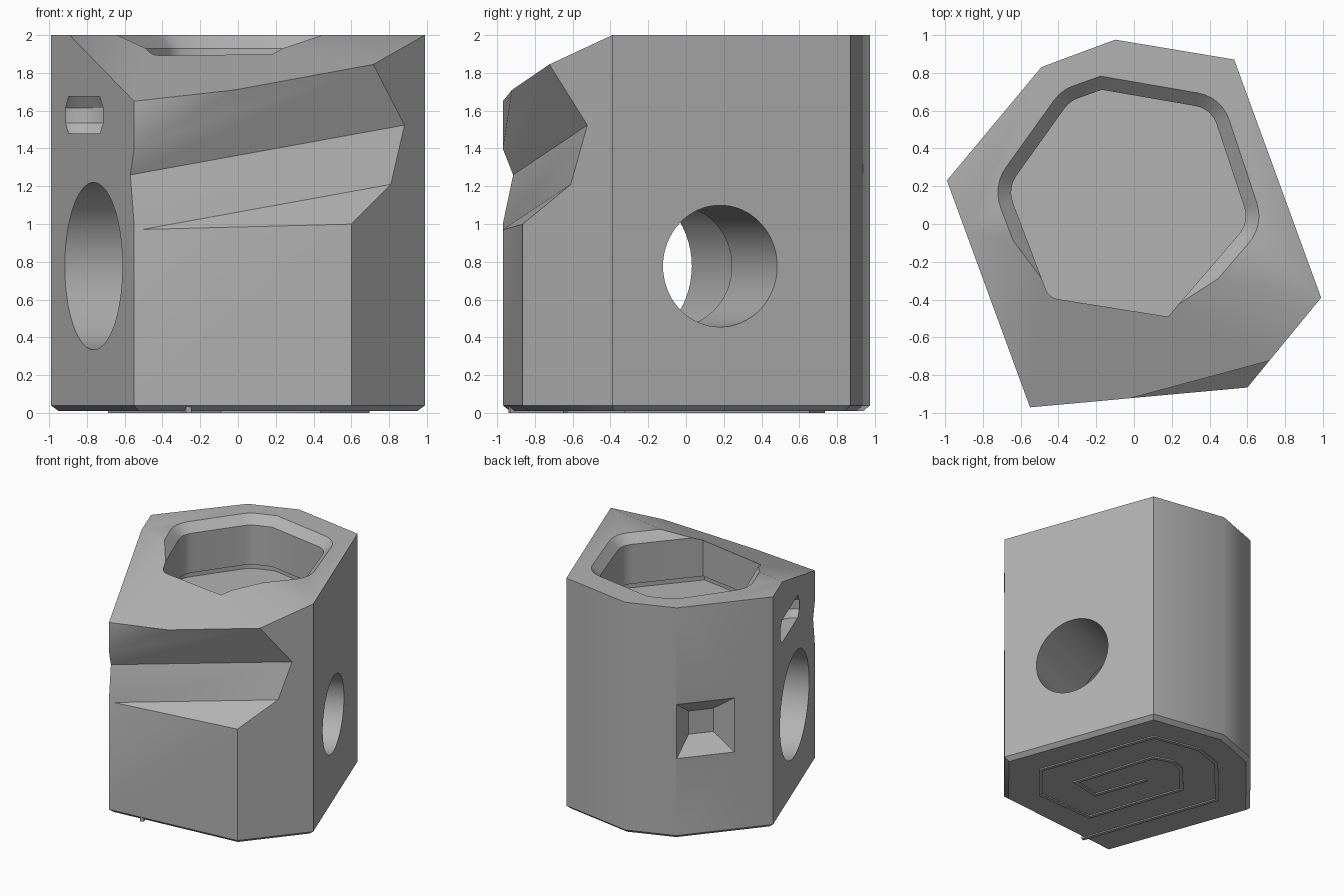
import bpy, bmesh, math
from mathutils import Vector

cube = bpy.data.objects.get("Cube")
if cube:
    bpy.data.objects.remove(cube, do_unlink=True)

grey = bpy.data.materials.new("plain grey")
grey.use_nodes = True
colour = (0.45, 0.45, 0.45, 1)
grey.diffuse_color = colour
grey.node_tree.nodes["Principled BSDF"].inputs["Base Color"].default_value = colour


def add_object(name, bm):
    mesh = bpy.data.meshes.new(name)
    bm.to_mesh(mesh)
    bm.free()
    mesh.materials.append(grey)
    ob = bpy.data.objects.new(name, mesh)
    bpy.context.scene.collection.objects.link(ob)
    return ob


def loft(rings):
    """Closed solid through a list of equal-length point rings."""
    bm = bmesh.new()
    loops = [[bm.verts.new(p) for p in ring] for ring in rings]
    count = len(loops[0])
    for low, high in zip(loops, loops[1:]):
        for i in range(count):
            j = (i + 1) % count
            bm.faces.new((low[i], low[j], high[j], high[i]))
    bm.faces.new(loops[0][::-1])
    bm.faces.new(loops[-1])
    bmesh.ops.recalc_face_normals(bm, faces=bm.faces)
    return bm


def inset(points, dist):
    """Mitred inset of a counter-clockwise outline."""
    out = []
    for i, p in enumerate(points):
        a = (p - points[i - 1]).normalized()
        b = (points[(i + 1) % len(points)] - p).normalized()
        na, nb = Vector((-a.y, a.x)), Vector((-b.y, b.x))
        out.append(p + (na + nb) * dist / (1 + na.dot(nb)))
    return out


def rounded(points, radii, steps=6):
    out = []
    for i, (p, r) in enumerate(zip(points, radii)):
        if not r:
            out.append(p)
            continue
        a = p + (points[i - 1] - p).normalized() * r
        b = p + (points[(i + 1) % len(points)] - p).normalized() * r
        for k in range(steps + 1):
            t = k / steps
            out.append(a * (1 - t) ** 2 + p * 2 * t * (1 - t) + b * t * t)
    return out


def at_height(points, z):
    return [Vector((p.x, p.y, z)) for p in points]


def cut(target, name, rings):
    cutter = add_object(name, loft(rings))
    cutter.hide_render = True
    mod = target.modifiers.new(name, "BOOLEAN")
    mod.operation, mod.solver, mod.object = "DIFFERENCE", "EXACT", cutter
    bpy.context.view_layer.objects.active = target
    bpy.ops.object.modifier_apply(modifier=name)
    bpy.data.objects.remove(cutter, do_unlink=True)


# Seven-sided body with a chamfered foot and a sloping front shoulder
outline = [Vector(p) for p in ((-.55, -.97), (.60, -.865), (.99, -.39), (.53, .87),
                               (-.10, .975), (-.49, .83), (-.99, .23))]
bm = loft([at_height(inset(outline, .035), .01), at_height(outline, .04), at_height(outline, 2)])
low, left, right = Vector((-.55, -.97, 1.65)), Vector((-.89, -.04, 2)), Vector((.99, -.39, 2))
normal = (right - low).cross(left - low).normalized()
bmesh.ops.bisect_plane(bm, geom=bm.verts[:] + bm.edges[:] + bm.faces[:], dist=1e-4,
                       plane_co=low, plane_no=normal, clear_outer=True)
bmesh.ops.holes_fill(bm, edges=[e for e in bm.edges if e.is_boundary], sides=0)
bmesh.ops.recalc_face_normals(bm, faces=bm.faces)
body = add_object("body", bm)

# Slanted notch across the front
lip, valley, knee, toe = [Vector(p) for p in ((.72, -.72, 1.84), (.89, -.52, 1.525),
                                              (.81, -.61, 1.21), (.60, -.87, .995))]
section = [lip + (lip - valley) * .6, valley, knee, toe + (toe - knee)]
along = Vector((1.46, .395, .265))
cut(body, "front_notch", [[p + along * t for p in section] for t in (-1.4, .6)])

# Top well with a flared rim and an undercut at the floor
well = [Vector(p) for p in ((-.45, -.39), (.18, -.49), (.61, .01), (.41, .61),
                            (-.17, .71), (-.34, .65), (-.67, .19))]
well = rounded(well, (.05, 0, .09, .09, 0, .05, .09))
cut(body, "top_well", [at_height(inset(well, -grow), z) for grow, z in
                       ((.035, 1.54), (.035, 1.59), (0, 1.59), (0, 1.93), (.12, 2.05))])

# Stepped bore running through both long sides
across, side = Vector((.94, .344, 0)).normalized(), Vector((-.344, .94, 0)).normalized()


def bore_ring(depth, radius, sides=64):
    centre = across * depth + side * -.099 + Vector((0, 0, .777))
    turn = [math.tau * i / sides for i in range(sides)]
    return [centre + side * radius * math.cos(a) + Vector((0, 0, radius * math.sin(a))) for a in turn]


cut(body, "stepped_bore", [bore_ring(-1.2, .443), bore_ring(.095, .443),
                           bore_ring(.095, .322), bore_ring(1.2, .322)])


# Shallow curved slot above the wide end of the bore
def slot_ring(reach, z, sides=32):
    turn = [math.tau * i / sides for i in range(sides)]
    return [across * (-.855 + .7 * reach * math.sin(a)) + side * (.045 + reach * math.cos(a))
            + Vector((0, 0, z)) for a in turn]


cut(body, "side_slot", [slot_ring(r, z) for r, z in
                        ((.24, 1.48), (.29, 1.535), (.29, 1.615), (.24, 1.675))])

# Square tapered recess on the back
corner, far = outline[5].to_3d(), outline[6].to_3d()
run = (far - corner).normalized()
inward = Vector((-run.y, run.x, 0))


def recess_ring(depth, half):
    centre = corner + run * .235 + inward * depth + Vector((0, 0, .935))
    return [centre + run * half * i + Vector((0, 0, half * j))
            for i, j in ((-1, -1), (1, -1), (1, 1), (-1, 1))]


cut(body, "back_recess", [recess_ring(-.05, .282), recess_ring(.135, .10)])

# Raised spiral rib under the foot
path = ((-.26, -.935), (-.67, .21), (-.30, .64), (-.06, .72), (.335, .64), (.68, -.32),
        (.43, -.615), (-.08, -.635), (-.355, .155), (-.14, .40), (-.02, .445), (.135, .39),
        (.35, -.29), (.105, -.34), (-.05, .09))
bm = bmesh.new()
pairs = [[bm.verts.new((x, y, z)) for z in (0, .035)] for x, y in path]
for a, b in zip(pairs, pairs[1:]):
    bm.faces.new((a[0], b[0], b[1], a[1]))
rib = add_object("foot_spiral", bm)
mod = rib.modifiers.new("thickness", "SOLIDIFY")
mod.thickness, mod.offset, mod.use_even_offset = .03, 0, True

# Smooth the bore and rounded corners, keep the facets crisp
bpy.ops.object.select_all(action="DESELECT")
body.select_set(True)
bpy.context.view_layer.objects.active = body
bpy.ops.object.shade_smooth_by_angle(angle=math.radians(30))
